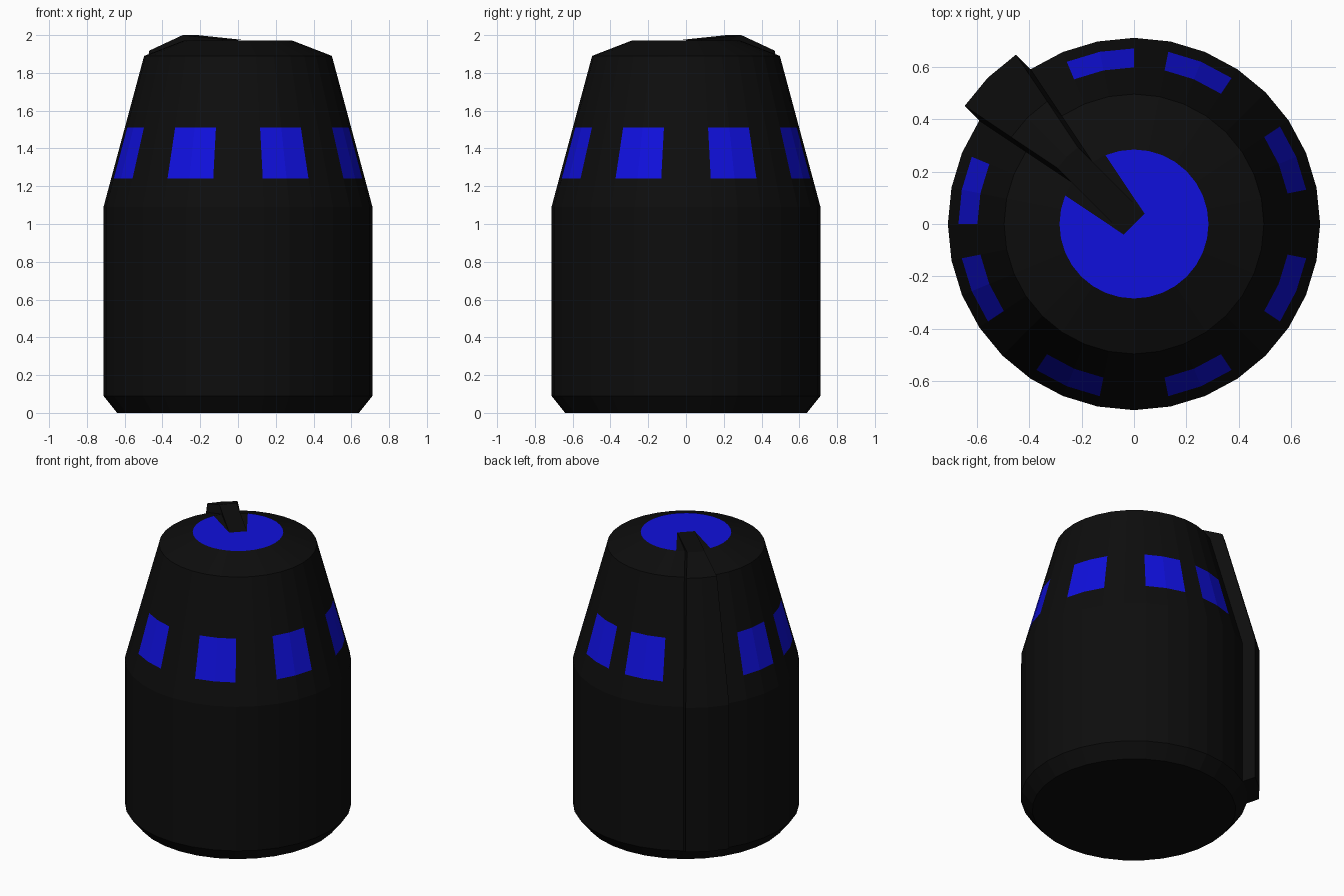
import bpy
import bmesh
from math import sin, cos, tau

if "Cube" in bpy.data.objects:
    bpy.data.objects.remove(bpy.data.objects["Cube"])

SIDES = 32
WINDOW_SEGMENTS = {1, 2, 5, 6, 8, 9, 14, 15, 17, 18, 21, 22, 25, 26, 29, 30}
TOP_Z = 1.972
TIP = 0.04


def material(name, rgb):
    m = bpy.data.materials.new(name)
    m.diffuse_color = (*rgb, 1)
    m.use_nodes = True
    m.node_tree.nodes["Principled BSDF"].inputs["Base Color"].default_value = m.diffuse_color
    return m


black = material("black", (0.004, 0.004, 0.004))
blue = material("blue", (0.005, 0.005, 0.72))


def polar(r, z, i):
    a = tau * i / SIDES
    return (r * cos(a), r * sin(a), z)


def finish(bm, name, mats):
    bmesh.ops.recalc_face_normals(bm, faces=bm.faces[:])
    me = bpy.data.meshes.new(name)
    bm.to_mesh(me)
    bm.free()
    for m in mats:
        me.materials.append(m)
    ob = bpy.data.objects.new(name, me)
    bpy.context.collection.objects.link(ob)
    return ob


def cone_radius(z):
    return 0.712 + (0.497 - 0.712) * (z - 1.09) / (1.89 - 1.09)


# Body: turned profile with flush windows in the sloped band
profile = [(0.64, 0), (0.712, 0.09), (0.712, 1.09), (cone_radius(1.24), 1.24),
           (cone_radius(1.51), 1.51), (0.497, 1.89), (0.285, TOP_Z)]
WINDOW_ROW = 3
bm = bmesh.new()
rings = [[bm.verts.new(polar(r, z, i)) for i in range(SIDES)] for r, z in profile]
for row, (lo, hi) in enumerate(zip(rings, rings[1:])):
    for i in range(SIDES):
        j = (i + 1) % SIDES
        f = bm.faces.new((lo[i], lo[j], hi[j], hi[i]))
        f.material_index = int(row == WINDOW_ROW and i in WINDOW_SEGMENTS)
bm.faces.new(rings[0][::-1])

# Top disc: blue, except the wedge the fin grows out of
rim = rings[-1]
p = bm.verts.new((TIP, TIP, TOP_Z))
c = bm.verts.new((0, 0, TOP_Z))
q = bm.verts.new((-TIP, -TIP, TOP_Z))
for i in range(SIDES):
    j = (i + 1) % SIDES
    if 10 <= i <= 13:
        hub, mat = (p if i < 12 else q), 0
    else:
        hub, mat = (p if i < 10 and i >= 0 and i < 28 else q), 1
        if i >= 28:
            hub = p
    bm.faces.new((rim[i], rim[j], hub)).material_index = mat
bm.faces.new((p, rim[12], c))
bm.faces.new((q, c, rim[12]))
bm.faces.new((p, q, rim[28])).material_index = 1
finish(bm, "body", [black, blue])

# Fin: two body segments pushed outward and up, tapering to the disc centre
PUSH = (-0.056, 0.056, 0.028)
fin_profile = [profile[k] for k in (1, 2, 5, 6)]
bm = bmesh.new()
base, outer = [], []
for r, z in fin_profile:
    pts = [polar(r, z, i) for i in (11, 12, 13)]
    base.append([bm.verts.new(v) for v in pts])
    outer.append([bm.verts.new([a + b for a, b in zip(v, PUSH)]) for v in pts])
tip = [bm.verts.new((t, t, TOP_Z + 0.001)) for t in (TIP, 0, -TIP)]
for k in range(3):
    for s in range(2):
        bm.faces.new((outer[k][s], outer[k][s + 1], outer[k + 1][s + 1], outer[k + 1][s]))
    for s in (0, 2):
        bm.faces.new((base[k][s], outer[k][s], outer[k + 1][s], base[k + 1][s]))
for s in range(2):
    bm.faces.new((outer[3][s], outer[3][s + 1], tip[s + 1], tip[s]))
    bm.faces.new((base[0][s], base[0][s + 1], outer[0][s + 1], outer[0][s]))
for s in (0, 2):
    bm.faces.new((base[3][s], outer[3][s], tip[s]))
finish(bm, "fin", [black])
